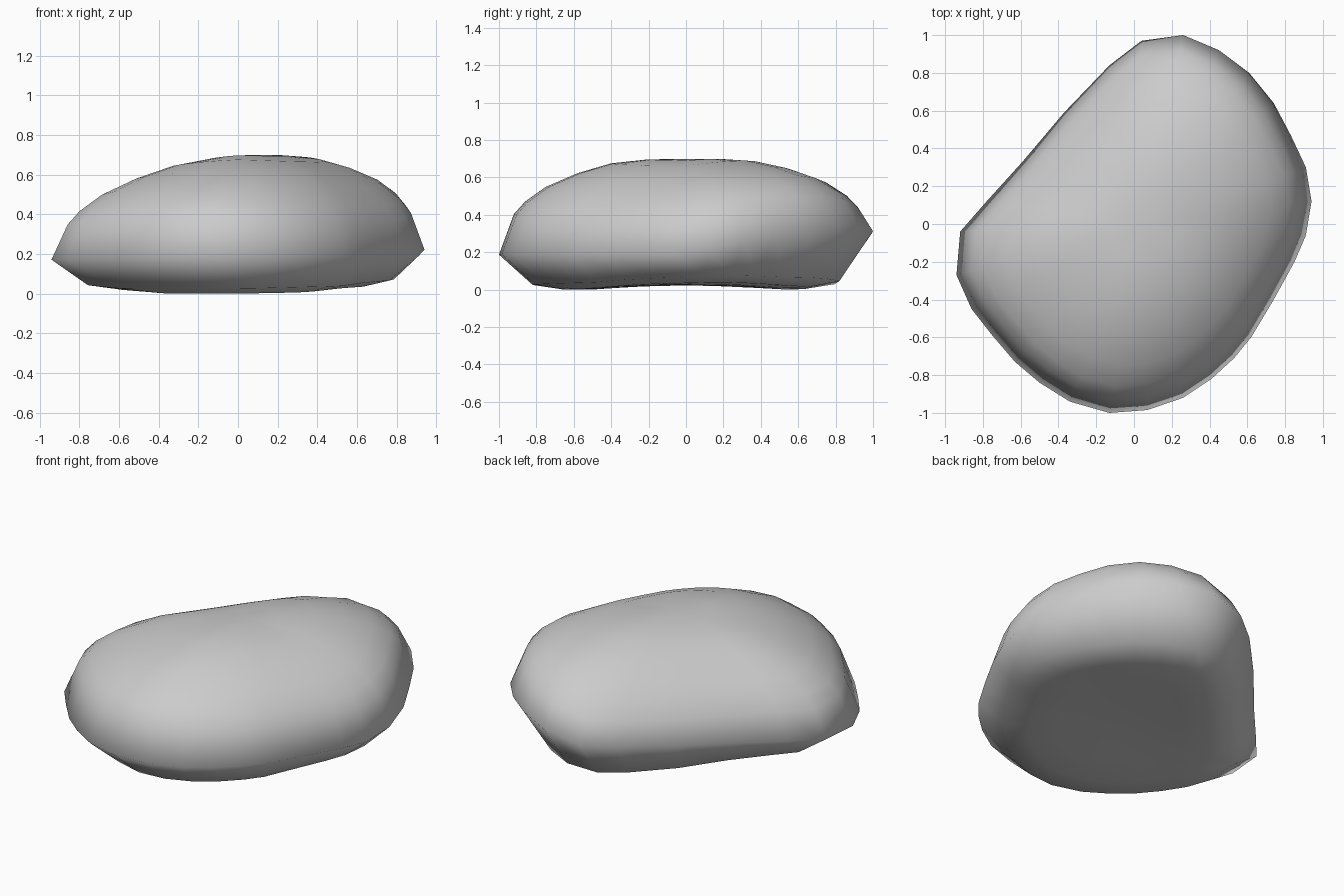
import bpy, bmesh

if "Cube" in bpy.data.objects:
    bpy.data.objects.remove(bpy.data.objects["Cube"])

# plan outline of the pebble at its widest level
outline = [(.26, 1), (.45, .92), (.61, .8), (.74, .64), (.83, .47), (.91, .3), (.94, .12),
           (.91, -.06), (.85, -.2), (.74, -.4), (.62, -.6), (.53, -.71), (.41, -.82),
           (.26, -.92), (.07, -.985), (-.13, -1), (-.34, -.94), (-.5, -.84), (-.63, -.73),
           (-.75, -.59), (-.86, -.45), (-.94, -.27), (-.92, -.04), (-.78, .12),
           (-.59, .33), (-.37, .59), (-.13, .84), (.04, .97)]
# vertical section: (scale of outline, height), from underside to crown
section = [(.25, .01), (.45, .01), (.65, .01), (.82, .035), (1, .2), (.92, .42),
           (.86, .485), (.75, .56), (.58, .63), (.4, .68), (.2, .703)]
cx, cy = .08, 0


def height(x, y, s, z, level):
    corner = max(0, x) * max(0, y)             # fuller back right end
    if level == 4:
        return z + .07 * max(0, y) + .2 * corner - .02 * max(0, -x)
    if level > 4:
        across = (y - x) / 1.414               # falls away across the long axis
        left = .1 * max(0, -x) * (1 - .4 * s)  # crown slopes down to the left
        return z - left - .08 * across ** 2 + .21 * corner + .03 * max(0, -y)
    arch = .022 * max(0, 1 - (y / .5) ** 2)    # slightly hollow underside
    return z + arch + .03 * max(0, x) * s + .1 * corner * s


bm = bmesh.new()
rings = []
for k, (s, z) in enumerate(section):
    ring = []
    for px, py in outline:
        x, y = cx + (px - cx) * s, cy + (py - cy) * s
        ring.append(bm.verts.new((x, y, height(x, y, s, z, k))))
    rings.append(ring)
n = len(outline)
for a, b in zip(rings, rings[1:]):
    for i in range(n):
        j = (i + 1) % n
        bm.faces.new((a[i], a[j], b[j], b[i]))
# fans closing the underside and crown
for ring, z in ((rings[0], .033), (rings[-1], .708)):
    tip = bm.verts.new((cx, cy, z))
    for i in range(n):
        bm.faces.new((ring[i], ring[(i + 1) % n], tip))
bmesh.ops.recalc_face_normals(bm, faces=bm.faces)
for f in bm.faces:
    f.smooth = True
low = min(v.co.z for v in bm.verts)
for v in bm.verts:
    v.co.z -= low

mesh = bpy.data.meshes.new("pebble")
bm.to_mesh(mesh)
bm.free()
bpy.context.collection.objects.link(bpy.data.objects.new("pebble", mesh))
